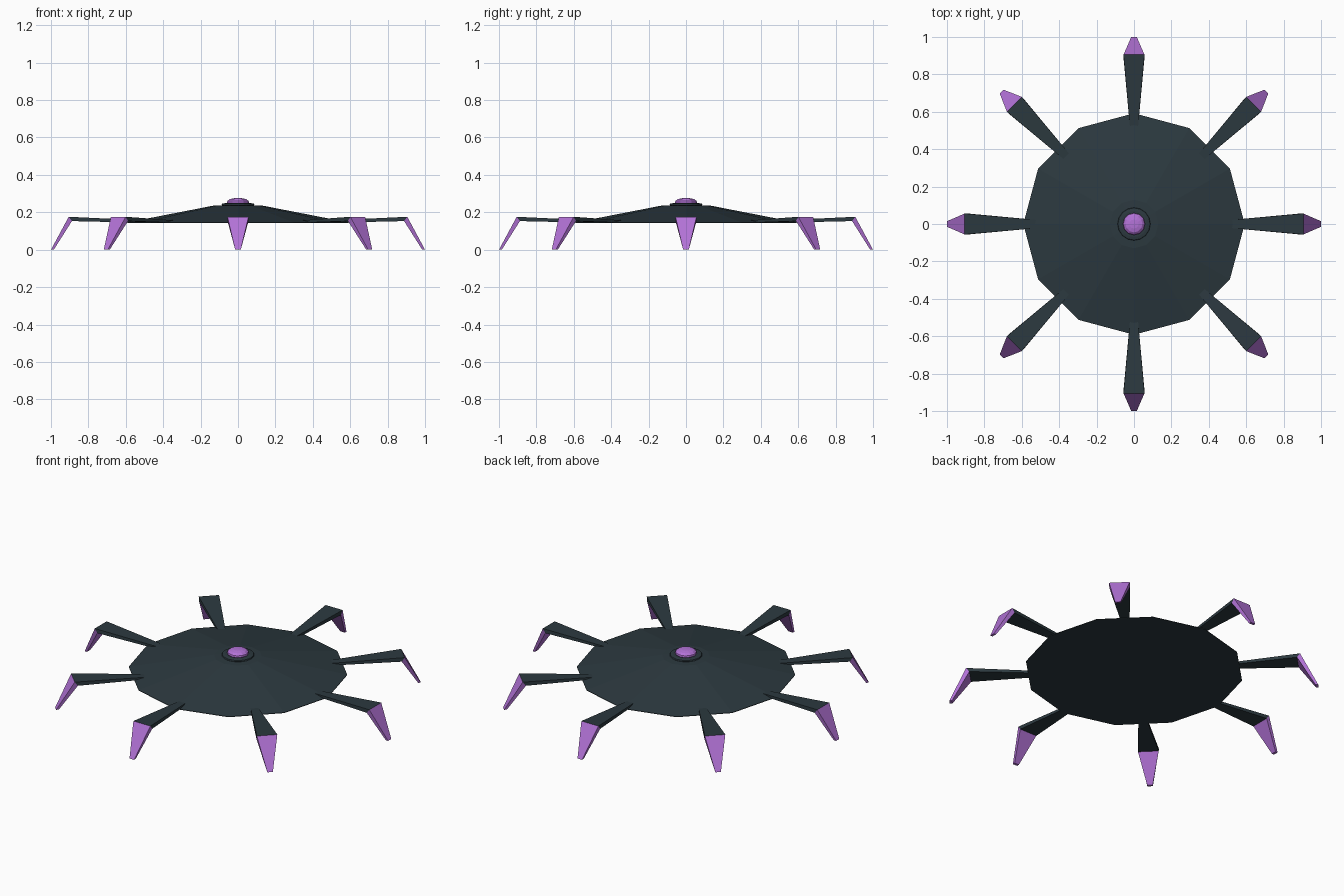
import bpy, bmesh, math
from mathutils import Matrix

if "Cube" in bpy.data.objects:
    bpy.data.objects.remove(bpy.data.objects["Cube"])


def material(name, rgb):
    m = bpy.data.materials.new(name)
    m.diffuse_color = (*rgb, 1)
    m.use_nodes = True
    m.node_tree.nodes["Principled BSDF"].inputs["Base Color"].default_value = m.diffuse_color
    return m


DARK = material("dark slate", (0.025, 0.041, 0.050))
PURPLE = material("purple", (0.45, 0.17, 0.68))


def finish(name, bm, mat):
    bmesh.ops.recalc_face_normals(bm, faces=bm.faces)
    me = bpy.data.meshes.new(name)
    bm.to_mesh(me)
    bm.free()
    me.materials.append(mat)
    ob = bpy.data.objects.new(name, me)
    bpy.context.collection.objects.link(ob)
    return ob


def lathe(name, profile, sides, mat):
    """Stack of flat-sided rings (radius, z), capped at both ends."""
    bm = bmesh.new()
    rings = [[bm.verts.new((r * math.cos(2 * math.pi * i / sides),
                            r * math.sin(2 * math.pi * i / sides), z))
              for i in range(sides)] for r, z in profile]
    for a, b in zip(rings, rings[1:]):
        for i in range(sides):
            j = (i + 1) % sides
            bm.faces.new((a[i], a[j], b[j], b[i]))
    bm.faces.new(rings[0][::-1])
    bm.faces.new(rings[-1])
    return finish(name, bm, mat)


def beam(name, start, end, angle, mat):
    """Tapered bar; each end is (half width, (r, z) top, (r, z) bottom)."""
    bm = bmesh.new()
    loops = []
    for w, (rt, zt), (rb, zb) in (start, end):
        loops.append([bm.verts.new(p) for p in
                      ((rt, -w, zt), (rt, w, zt), (rb, w, zb), (rb, -w, zb))])
    a, b = loops
    for i in range(4):
        j = (i + 1) % 4
        bm.faces.new((a[i], a[j], b[j], b[i]))
    bm.faces.new(a[::-1])
    bm.faces.new(b)
    bm.transform(Matrix.Rotation(angle, 4, 'Z'))
    return finish(name, bm, mat)


# Shallow twelve-sided shell with flat underside
lathe("body", [(0.592, 0.143), (0.592, 0.146), (0.13, 0.236), (0.08, 0.238)], 12, DARK)

# Collar and lamp on top
lathe("collar", [(0.08, 0.232), (0.088, 0.239), (0.086, 0.246), (0.07, 0.249)], 16, DARK)
lathe("lamp", [(0.052, 0.242), (0.059, 0.251), (0.057, 0.260),
               (0.045, 0.270), (0.024, 0.275), (0.004, 0.276)], 12, PURPLE)

# Eight legs, each with a dark upper part and a purple foot
hip = (0.020, (0.50, 0.157), (0.50, 0.144))
knee = (0.056, (0.905, 0.176), (0.888, 0.153))
toe = (0.015, (1.0, 0.0), (0.985, 0.0))
for k in range(8):
    t = k * math.pi / 4
    beam(f"leg_{k + 1}", hip, knee, t, DARK)
    beam(f"foot_{k + 1}", knee, toe, t, PURPLE)
